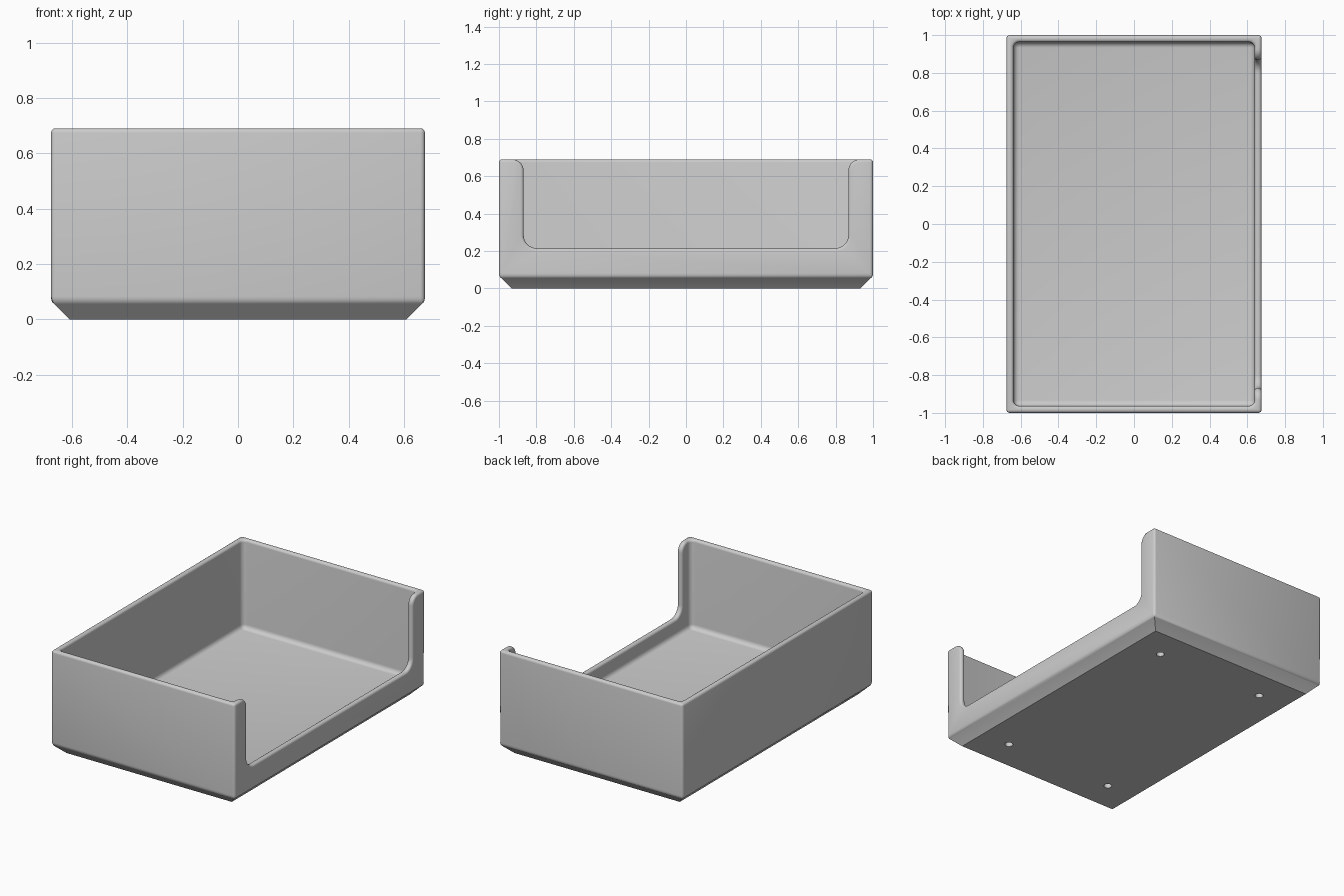
import bpy, bmesh, math
from mathutils import Vector

default = bpy.data.objects.get("Cube")
if default:
    bpy.data.objects.remove(default, do_unlink=True)

HX, HY, TOP = 0.675, 1.0, 0.69      # outer half sizes and height
WALL, FLOOR, CHAMFER = 0.037, 0.10, 0.067

grey = bpy.data.materials.new("plain grey")
grey.use_nodes = True
grey.diffuse_color = (0.6, 0.6, 0.6, 1)
grey.node_tree.nodes["Principled BSDF"].inputs["Base Color"].default_value = (0.6, 0.6, 0.6, 1)


def make_object(name, bm):
    bmesh.ops.recalc_face_normals(bm, faces=bm.faces)
    mesh = bpy.data.meshes.new(name)
    bm.to_mesh(mesh)
    bm.free()
    mesh.materials.append(grey)
    obj = bpy.data.objects.new(name, mesh)
    bpy.context.collection.objects.link(obj)
    return obj


def box(hx, hy, z0, z1):
    bm = bmesh.new()
    bmesh.ops.create_cube(bm, size=2)
    for v in bm.verts:
        v.co = Vector((v.co.x * hx, v.co.y * hy, z1 if v.co.z > 0 else z0))
    return bm


def extrude(bm, points, direction):
    face = bm.faces.new([bm.verts.new(p) for p in points])
    result = bmesh.ops.extrude_face_region(bm, geom=[face])
    moved = [g for g in result["geom"] if isinstance(g, bmesh.types.BMVert)]
    bmesh.ops.translate(bm, verts=moved, vec=direction)


def cut(obj, cutter):
    cutter.hide_render = True
    mod = obj.modifiers.new("cut", "BOOLEAN")
    mod.operation, mod.solver, mod.object = "DIFFERENCE", "EXACT", cutter
    bpy.ops.object.modifier_apply(modifier=mod.name)
    bpy.data.objects.remove(cutter, do_unlink=True)


def arc(cy, cz, radius, start, end, steps=8):
    angles = [math.radians(start + (end - start) * i / steps) for i in range(steps + 1)]
    return [(cy + radius * math.cos(a), cz + radius * math.sin(a)) for a in angles]


# Outer body with a chamfered foot
bm = box(HX, HY, CHAMFER, TOP)
bottom = min(bm.faces, key=lambda f: f.calc_center_median().z)
foot = bmesh.ops.extrude_face_region(bm, geom=[bottom])
for v in [g for g in foot["geom"] if isinstance(g, bmesh.types.BMVert)]:
    v.co = Vector((math.copysign(HX - CHAMFER, v.co.x), math.copysign(HY - CHAMFER, v.co.y), 0))
if bottom.is_valid:
    bmesh.ops.delete(bm, geom=[bottom], context="FACES_ONLY")
tray = make_object("open_tray", bm)
bpy.context.view_layer.objects.active = tray
tray.select_set(True)

# Cavity with rounded corners and floor
bm = box(HX - WALL, HY - WALL, FLOOR, TOP + 0.3)
rounded = [e for e in bm.edges if min(v.co.z for v in e.verts) < TOP]
bmesh.ops.bevel(bm, geom=rounded, offset=0.03, segments=5, profile=0.5, affect="EDGES")
cut(tray, make_object("cavity_cutter", bm))

# Wide notch in the left wall, flared at the rim
side, sill, r_low, r_top = 0.868, 0.215, 0.07, 0.06
half = arc(side - r_low, sill + r_low, r_low, -90, 0)
half += arc(side + r_top, TOP - r_top, r_top, 180, 90)
half.append((side + r_top, TOP + 0.2))
outline = half + [(-y, z) for y, z in reversed(half)]
bm = bmesh.new()
extrude(bm, [(HX - 0.12, y, z) for y, z in outline], (0.3, 0, 0))
cut(tray, make_object("notch_cutter", bm))

# Soften the rim, notch and outer edges; the base stays crisp
bm = bmesh.new()
bm.from_mesh(tray.data)
bmesh.ops.remove_doubles(bm, verts=bm.verts, dist=0.0005)
sharp = [e for e in bm.edges
         if len(e.link_faces) == 2
         and e.calc_face_angle(0) > math.radians(35)
         and min(v.co.z for v in e.verts) > CHAMFER / 2]
bmesh.ops.bevel(bm, geom=sharp, offset=0.016, segments=4, profile=0.5,
                affect="EDGES", clamp_overlap=False)
bm.to_mesh(tray.data)
bm.free()

# Four blind screw holes under the base
for sx in (-1, 1):
    for sy in (-1, 1):
        bm = bmesh.new()
        ring = arc(0.4 * sx, 0.73 * sy, 0.025, 0, 360, 24)[:-1]
        extrude(bm, [(x, y, -0.05) for x, y in ring], (0, 0, 0.11))
        cut(tray, make_object("hole_cutter", bm))

for poly in tray.data.polygons:
    poly.material_index = 0
bpy.ops.object.shade_smooth_by_angle(angle=math.radians(30))
